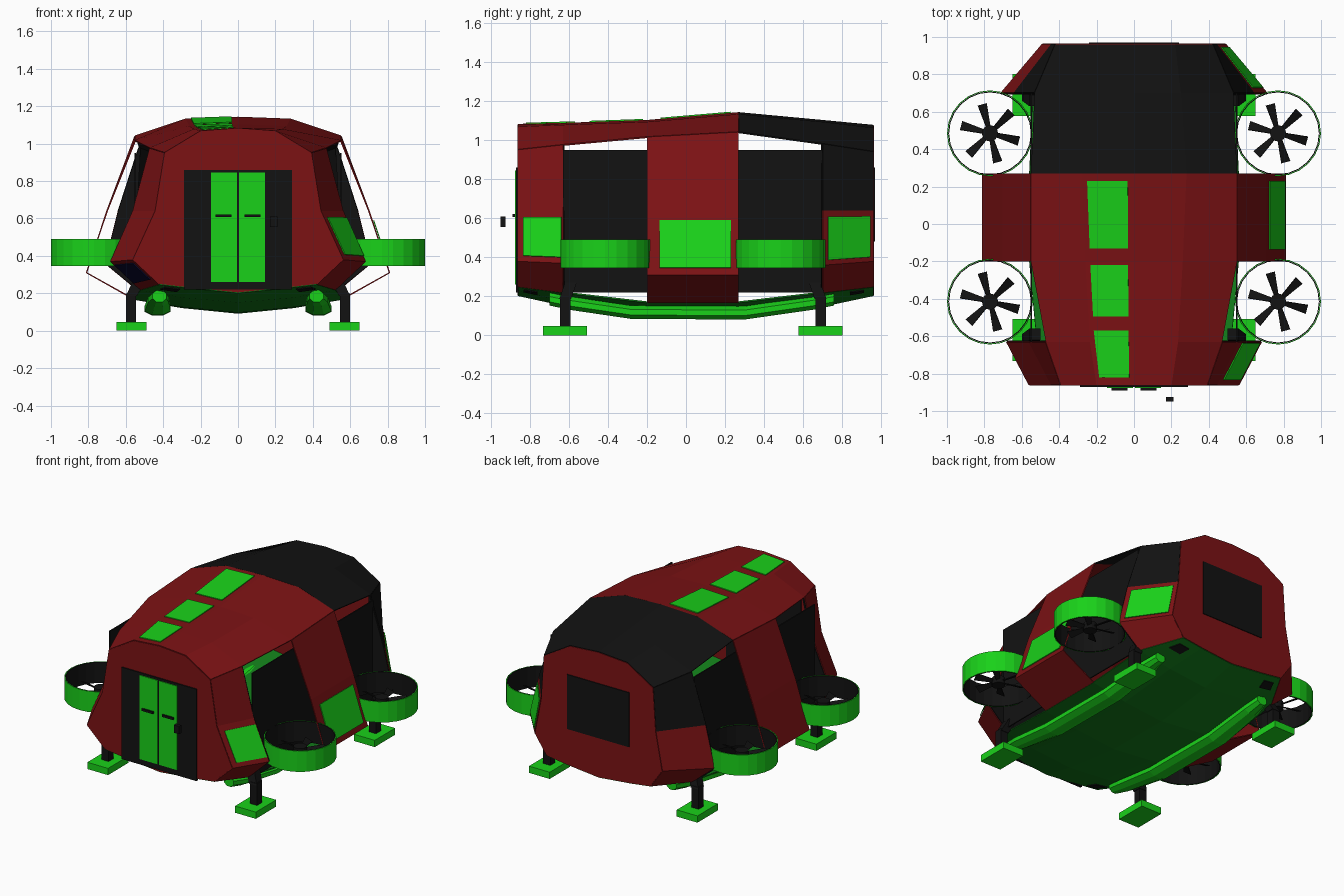
import bpy, bmesh
from math import cos, sin, pi, radians
from mathutils import Vector

if "Cube" in bpy.data.objects:
    bpy.data.objects.remove(bpy.data.objects["Cube"])


def material(name, rgb):
    m = bpy.data.materials.new(name)
    m.diffuse_color = (*rgb, 1)
    m.use_nodes = True
    m.node_tree.nodes["Principled BSDF"].inputs["Base Color"].default_value = m.diffuse_color
    return m


RED = material("red", (0.2, 0.006, 0.007))
GREEN = material("green", (0.01, 0.64, 0.01))
DARK_GREEN = material("dark_green", (0.006, 0.2, 0.01))
BLACK = material("black", (0.006, 0.006, 0.006))
NAVY = material("navy", (0.003, 0.003, 0.03))

# Half cross-sections: crown, shoulder, roof edge, kink, chine, lower edge, belly, keel
STATIONS = [
    (-0.86, [(0, 1.08), (.20, 1.065), (.39, .95), (.44, .64), (.56, .38), (.42, .25), (.25, .23), (0, .205)]),
    (-0.63, [(0, 1.085), (.235, 1.075), (.47, .975), (.56, .64), (.68, .37), (.52, .22), (.29, .18), (0, .155)]),
    (-0.20, [(0, 1.10), (.26, 1.09), (.55, 1.015), (.70, .64), (.81, .31), (.56, .17), (.30, .13), (0, .10)]),
    (0.27, [(0, 1.14), (.28, 1.13), (.55, 1.04), (.70, .64), (.81, .31), (.56, .17), (.30, .125), (0, .095)]),
    (0.70, [(0, 1.10), (.25, 1.09), (.53, .98), (.64, .64), (.71, .36), (.54, .22), (.29, .18), (0, .15)]),
    (0.96, [(0, 1.075), (.22, 1.06), (.42, .94), (.44, .64), (.49, .38), (.40, .25), (.25, .23), (0, .205)]),
]


def point(y, i, side=1):
    for (y0, a), (y1, b) in zip(STATIONS, STATIONS[1:]):
        if y <= y1:
            f = (y - y0) / (y1 - y0)
            p = Vector(a[i]).lerp(Vector(b[i]), f)
            return Vector((side * p.x, y, p.y))


def mesh(name, verts, faces, mat, thick=0):
    me = bpy.data.meshes.new(name)
    me.from_pydata([tuple(v) for v in verts], [], faces)
    me.materials.append(mat)
    bm = bmesh.new()
    bm.from_mesh(me)
    bmesh.ops.recalc_face_normals(bm, faces=bm.faces)
    bm.to_mesh(me)
    bm.free()
    ob = bpy.data.objects.new(name, me)
    bpy.context.collection.objects.link(ob)
    if thick:
        mod = ob.modifiers.new("thickness", 'SOLIDIFY')
        mod.thickness, mod.offset = thick, 0
    return ob


def loft(name, rows, mat, thick=0, closed=False):
    n = len(rows[0])
    faces = [(r * n + k, r * n + (k + 1) % n, (r + 1) * n + (k + 1) % n, (r + 1) * n + k)
             for r in range(len(rows) - 1) for k in range(n if closed else n - 1)]
    if closed:
        faces += [tuple(range(n)), tuple(range((len(rows) - 1) * n, len(rows) * n))]
    return mesh(name, [p for row in rows for p in row], faces, mat, thick)


def full(y, idx):
    # Both halves of a section, listed from left to right
    pts = [point(y, i, -1) for i in idx]
    return pts + [point(y, i) for i in reversed(idx) if i not in (0, 7)]


def box(name, lo, hi, mat):
    rect = [(lo[0], lo[1]), (hi[0], lo[1]), (hi[0], hi[1]), (lo[0], hi[1])]
    return loft(name, [[(x, y, z) for x, y in rect] for z in (lo[2], hi[2])], mat, closed=True)


def patch(name, i, y0, y1, t0, t1, side, mat):
    # Small plate lying just outside hull strip i
    q = [point(y, i, side).lerp(point(y, i + 1, side), t)
         for y, t in ((y0, t0), (y1, t0), (y1, t1), (y0, t1))]
    n = (q[1] - q[0]).cross(q[3] - q[0]).normalized()
    if n.dot((q[0] + q[2]) / 2 - Vector((0, q[0].y, 0.6))) < 0:
        n = -n
    return mesh(name, [p + n * 0.008 for p in q], [(0, 1, 2, 3)], mat, 0.006)


# Roof and belly
roof, belly = [2, 1, 0], [5, 6, 7]
loft("front_roof", [full(y, roof) for y in (-.86, -.63, -.2, .27)], RED, .008)
loft("rear_roof", [full(y, roof) for y in (.27, .70, .96)], BLACK, .008)
loft("belly", [full(y, belly) for y in (-.86, -.63, -.2, .27, .70, .96)], DARK_GREEN, .008)

# End walls
for name, y in (("front_wall", -.86), ("rear_wall", .96)):
    outline = full(y, list(range(8)))
    mesh(name, outline, [tuple(range(len(outline)))], RED, .008)

# Side panels, inner walls and bulkheads
for s, tag in ((-1, "left"), (1, "right")):
    for part, ys, idx, mat in (("front_side", (-.86, -.63), (2, 3, 4, 5), RED),
                               ("middle_side", (-.2, .27), (2, 3, 4, 5), RED),
                               ("rear_upper_side", (.70, .96), (2, 3), BLACK),
                               ("rear_lower_side", (.70, .96), (3, 4, 5), RED)):
        loft(f"{tag}_{part}", [[point(y, i, s) for i in idx] for y in ys], mat, .008)
    loft(f"{tag}_inner_wall", [[(s * .55, y, z) for y in (-.63, .70)] for z in (.22, .95)], BLACK, .008)
    for part, y in (("front", -.625), ("rear", .695)):
        pts = [point(y, i, s) for i in (2, 3, 4, 5)]
        inner = [Vector((s * min(.54, abs(p.x) - .01), y, p.z)) for p in pts]
        loft(f"{tag}_{part}_bulkhead", [inner, pts], BLACK, .006)
    for part, y0, y1 in (("front", -.83, -.76), ("rear", .84, .91)):
        patch(f"{tag}_{part}_belly_vent", 5, y0, y1, .25, .7, s, BLACK)

# Windows: roof row on the left, side row on the right
for k, (y0, y1) in enumerate(((-.82, -.57), (-.495, -.22), (-.13, .23))):
    patch(f"roof_window_{k + 1}", 0, y0, y1, .12, .9, -1, GREEN)
for part, y0, y1, t0, t1 in (("front", -.83, -.635, .14, .9), ("middle", -.135, .23, .16, .9),
                             ("rear", .725, .94, .12, .92)):
    patch(f"{part}_side_window", 3, y0, y1, t0, t1, 1, GREEN)
patch("front_lower_window", 4, -.84, -.65, .1, .75, -1, NAVY)
box("rear_window", (-.24, .958, .48), (.24, .97, .86), BLACK)

# Front doorway
box("door_surround", (-.29, -.872, .22), (.29, -.855, .86), BLACK)
for s, tag in ((-1, "left"), (1, "right")):
    xs = sorted((s * .006, s * .145))
    box(f"{tag}_door", (xs[0], -.878, .26), (xs[1], -.865, .845), GREEN)
    xs = sorted((s * .035, s * .12))
    box(f"{tag}_door_handle", (xs[0], -.89, .607), (xs[1], -.876, .622), BLACK)
box("door_keypad", (.17, -.95, .555), (.21, -.925, .61), BLACK)


def tube(name, path, mat, sides=8):
    # Path entries: centre, half width, half height
    rows = [[(c[0] + w * cos(2 * pi * (k + .5) / sides), c[1], c[2] + h * sin(2 * pi * (k + .5) / sides))
             for k in range(sides)] for c, w, h in path]
    return loft(name, rows, mat, closed=True)


def duct(name, cx, cy):
    for part, r, mat in (("ring", .227, GREEN), ("liner", .221, BLACK)):
        rows = [[(cx + r * cos(2 * pi * k / 24), cy + r * sin(2 * pi * k / 24), z) for k in range(25)]
                for z in (.345, .49)]
        loft(f"{name}_{part}", rows, mat, .005)
    hub = [[(cx + .043 * cos(2 * pi * k / 16), cy + .043 * sin(2 * pi * k / 16), z) for k in range(16)]
           for z in (.37, .42)]
    loft(f"{name}_fan_hub", hub, BLACK, closed=True)
    verts, faces = [], []
    for k in range(6):
        a = radians(105 + 60 * k)
        for r, w in ((.035, -.011), (.16, -.024), (.16, .024), (.035, .011)):
            verts.append((cx + r * cos(a) - w * sin(a), cy + r * sin(a) + w * cos(a), .395 + w * .5))
        faces.append(tuple(range(4 * k, 4 * k + 4)))
    mesh(f"{name}_fan_blades", verts, faces, BLACK, .006)


# Skids, landing legs and ducted fans
for s, tag in ((-1, "left"), (1, "right")):
    tube(f"{tag}_skid", [((s * .42, -.70, .185), .04, .035), ((s * .425, -.60, .165), .06, .037),
                         ((s * .43, -.28, .118), .075, .037), ((s * .43, .30, .115), .075, .037),
                         ((s * .425, .65, .165), .06, .037), ((s * .42, .76, .185), .04, .035)], GREEN)
    for part, y, fan_y in (("front", -.62, -.415), ("rear", .69, .485)):
        xs = sorted((s * .49, s * .65))
        box(f"{tag}_{part}_foot", (xs[0], y - .112, 0), (xs[1], y + .112, .047), GREEN)
        xs = sorted((s * .545, s * .60))
        box(f"{tag}_{part}_leg", (xs[0], y - .027, .045), (xs[1], y + .027, .2), BLACK)
        d = .03 if y < 0 else -.03
        rows = [[(s * (x + dx), yy + dy, z) for dx, dy in ((-.03, -.03), (.03, -.03), (.03, .03), (-.03, .03))]
                for x, yy, z in ((.57, y, .185), (.53, y + d, .27))]
        loft(f"{tag}_{part}_leg_strut", rows, BLACK, closed=True)
        duct(f"{tag}_{part}_duct", s * .77, fan_y)
